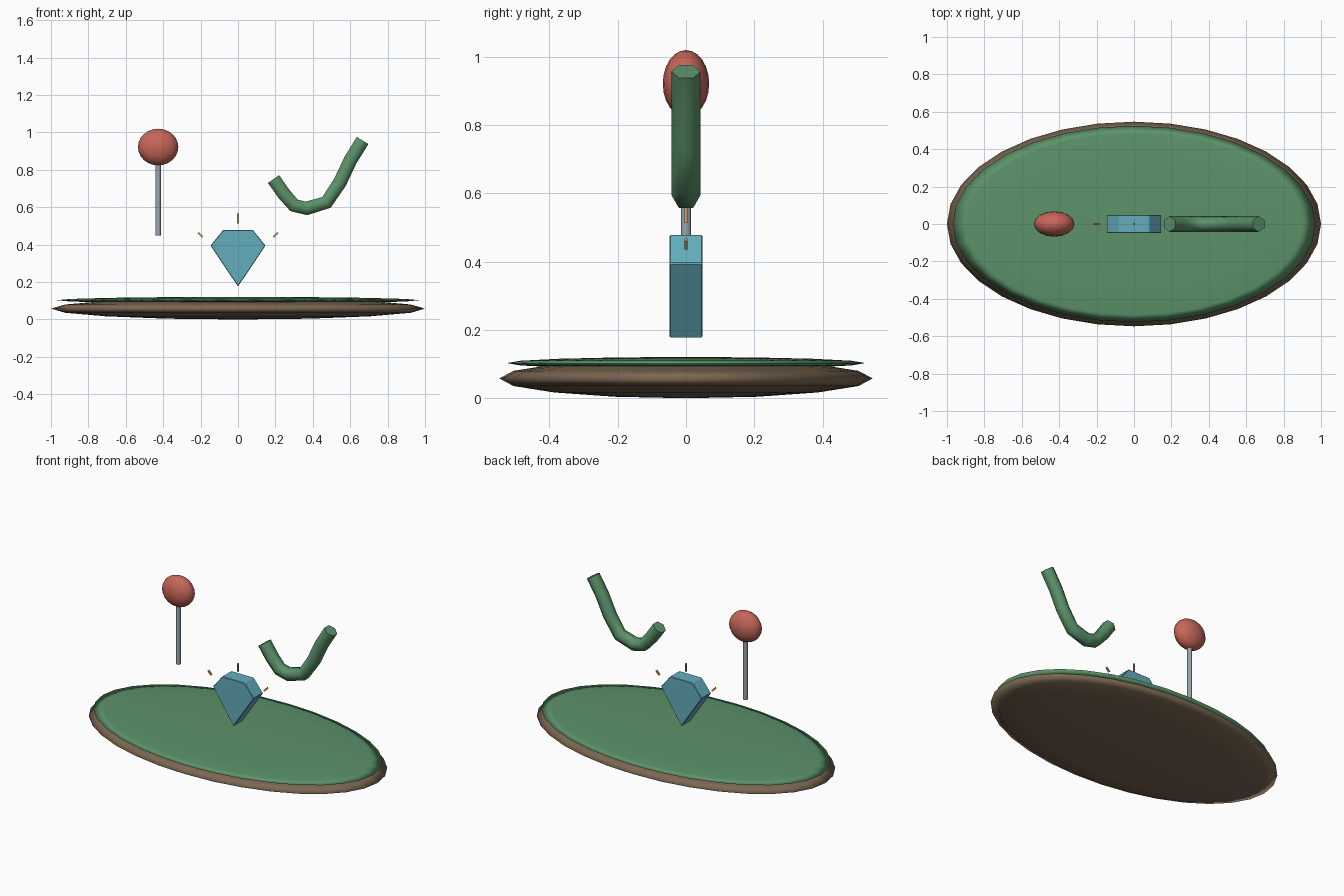
import bpy, bmesh
from math import cos, sin, pi, radians
from mathutils import Vector

if "Cube" in bpy.data.objects:
    bpy.data.objects.remove(bpy.data.objects["Cube"])


def material(name, rgb):
    m = bpy.data.materials.new(name)
    m.diffuse_color = (*rgb, 1)
    m.use_nodes = True
    m.node_tree.nodes["Principled BSDF"].inputs["Base Color"].default_value = m.diffuse_color
    return m


brown = material("earth_brown", (0.20, 0.136, 0.084))
green = material("leaf_green", (0.107, 0.29, 0.144))
red = material("coral_red", (0.57, 0.133, 0.10))
blue = material("gem_blue", (0.126, 0.42, 0.507))
gold = material("spark_gold", (0.72, 0.36, 0.10))
steel = material("pole_steel", (0.32, 0.38, 0.42))


def ellipsoid(name, loc, radii, segments, rings, mat):
    bpy.ops.mesh.primitive_uv_sphere_add(segments=segments, ring_count=rings, radius=1, location=loc)
    o = bpy.context.object
    o.name, o.scale = name, radii
    bpy.ops.object.transform_apply(location=False, rotation=False, scale=True)
    bpy.ops.object.shade_smooth()
    o.data.materials.append(mat)


def spark(name, x, z, angle):
    bpy.ops.mesh.primitive_cube_add(size=1, location=(x, 0, z), rotation=(0, angle, 0))
    o = bpy.context.object
    o.name, o.scale = name, (0.01, 0.01, 0.052 if angle == 0 else 0.034)
    o.data.materials.append(gold)


def mesh_object(name, bm, mat):
    bmesh.ops.recalc_face_normals(bm, faces=bm.faces)
    me = bpy.data.meshes.new(name)
    bm.to_mesh(me)
    bm.free()
    o = bpy.data.objects.new(name, me)
    bpy.context.collection.objects.link(o)
    me.materials.append(mat)
    return o


# Island: earth body with a grassy layer on top
ellipsoid("island_base", (0, 0, 0.058), (1.0, 0.547, 0.058), 32, 8, brown)
ellipsoid("island_grass", (0, 0, 0.103), (0.97, 0.525, 0.018), 32, 8, green)

# Round head on a thin pole
ellipsoid("pole_ball", (-0.427, 0, 0.922), (0.108, 0.068, 0.098), 16, 12, red)
bpy.ops.mesh.primitive_cylinder_add(vertices=10, radius=0.015, depth=0.41, location=(-0.427, 0, 0.655))
bpy.context.object.name = "pole"
bpy.ops.object.shade_smooth_by_angle(angle=radians(40))
bpy.context.object.data.materials.append(steel)

# Gem: faceted profile extruded through y, with softened edges
outline = [(0, 0.176), (0.147, 0.395), (0.08, 0.478), (-0.08, 0.478), (-0.147, 0.395)]
bm = bmesh.new()
face = bm.faces.new([bm.verts.new((x, -0.048, z)) for x, z in outline])
ext = bmesh.ops.extrude_face_region(bm, geom=[face], use_keep_orig=True)
bmesh.ops.translate(bm, vec=(0, 0.096, 0), verts=[v for v in ext["geom"] if isinstance(v, bmesh.types.BMVert)])
gem = mesh_object("gem", bm, blue)
bevel = gem.modifiers.new("soft_edges", 'BEVEL')
bevel.width, bevel.segments = 0.003, 1

# Sparkle rays around the gem
spark("spark_top", 0, 0.54, 0)
for side, s in (("left", -1), ("right", 1)):
    spark("spark_" + side, s * 0.201, 0.452, s * radians(45))

# Curved six-sided tube swept along a path in the xz plane
path = [Vector((x, 0, z)) for x, z in [
    (0.19, 0.751), (0.246, 0.671), (0.30, 0.61), (0.366, 0.594),
    (0.473, 0.626), (0.545, 0.733), (0.60, 0.85), (0.666, 0.957)]]
bm = bmesh.new()
rings = []
for i, p in enumerate(path):
    t = (path[min(i + 1, len(path) - 1)] - path[max(i - 1, 0)]).normalized()
    n = Vector((-t.z, 0, t.x))
    rings.append([bm.verts.new(p + 0.042 * (Vector((0, cos(k * pi / 3), 0)) + n * sin(k * pi / 3)))
                  for k in range(6)])
for a, b in zip(rings, rings[1:]):
    for k in range(6):
        bm.faces.new((a[k], a[(k + 1) % 6], b[(k + 1) % 6], b[k])).smooth = True
bm.faces.new(rings[0])
bm.faces.new(rings[-1])
mesh_object("curved_tube", bm, green)
